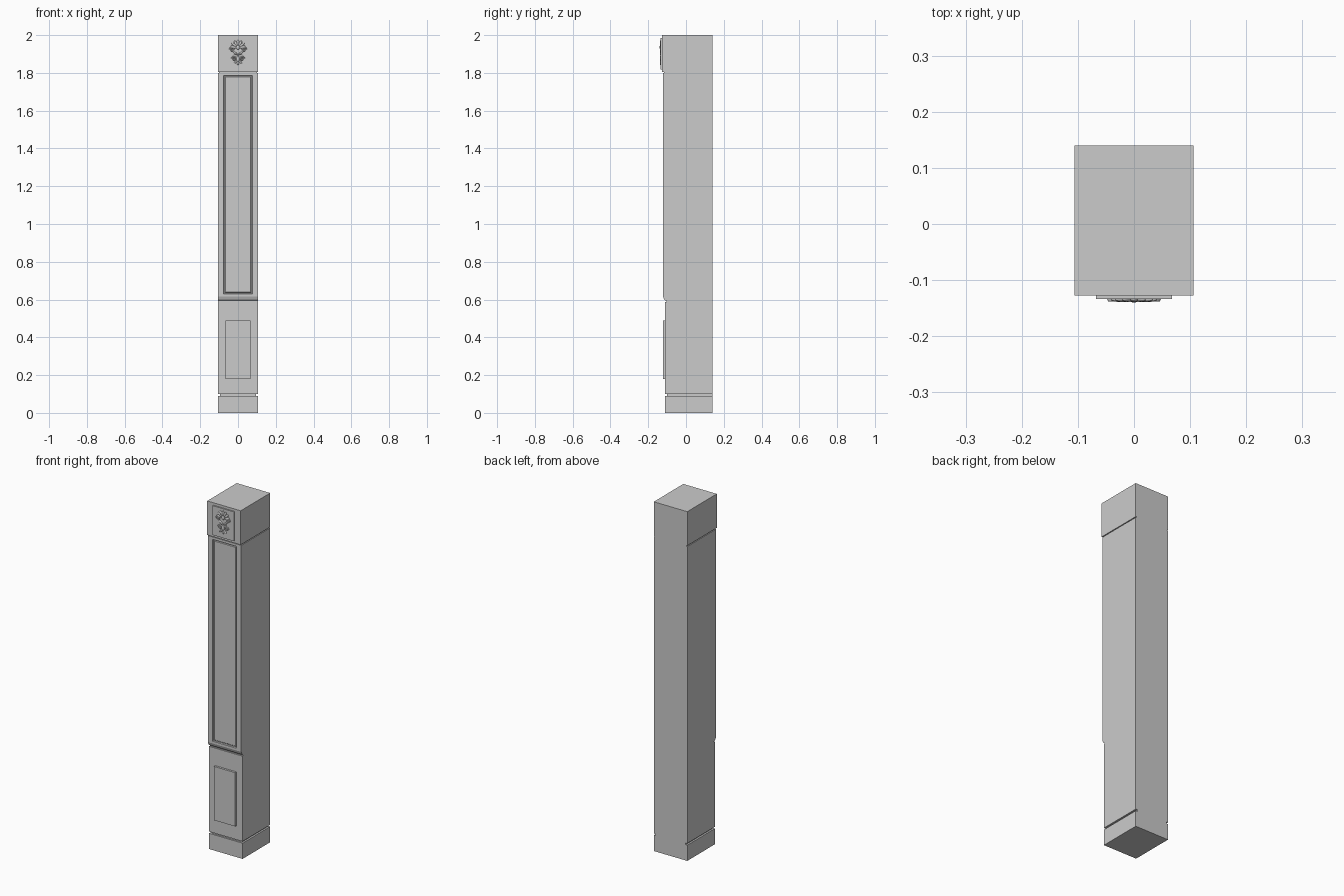
import bpy, bmesh, math
from mathutils import Matrix, Vector

cube = bpy.data.objects.get("Cube")
if cube:
    bpy.data.objects.remove(cube, do_unlink=True)

GREY = (0.6, 0.6, 0.6, 1.0)
mat = bpy.data.materials.new("plain grey")
mat.use_nodes = True
mat.diffuse_color = GREY
mat.node_tree.nodes["Principled BSDF"].inputs["Base Color"].default_value = GREY

HALF, BACK = 0.106, 0.14


def finish(bm, name):
    bmesh.ops.recalc_face_normals(bm, faces=bm.faces)
    mesh = bpy.data.meshes.new(name)
    bm.to_mesh(mesh)
    bm.free()
    mesh.materials.append(mat)
    ob = bpy.data.objects.new(name, mesh)
    bpy.context.collection.objects.link(ob)
    return ob


def loft(name, rings):
    """Join upright rectangles (half width, bottom, top, y) and cap both ends."""
    bm = bmesh.new()
    loops = [[bm.verts.new((x, y, z)) for x, z in ((-w, b), (w, b), (w, t), (-w, t))]
             for w, b, t, y in rings]
    for a, c in zip(loops, loops[1:]):
        for i in range(4):
            j = (i + 1) % 4
            bm.faces.new((a[i], a[j], c[j], c[i]))
    bm.faces.new(loops[0])
    bm.faces.new(loops[-1])
    return finish(bm, name)


def block(name, bottom, top, front, half=HALF, back=BACK):
    return loft(name, [(half, bottom, top, back), (half, bottom, top, front)])


# Stacked blocks, with narrow necks forming the shadow grooves
block("plinth", 0, 0.09, -0.11)
block("plinth_neck", 0.09, 0.1, -0.1, 0.096)
block("pedestal", 0.1, 0.588, -0.11)
block("capital_neck", 1.8, 1.805, -0.116, 0.101)
block("capital", 1.805, 2.0, -0.127)

# Step between pedestal and shaft, as a side profile swept across the width
profile = [(BACK, 0.588), (-0.104, 0.588), (-0.104, 0.594), (-0.112, 0.597),
           (-0.117, 0.604), (-0.122, 0.617), (BACK, 0.617)]
bm = bmesh.new()
face = bm.faces.new([bm.verts.new((-HALF, y, z)) for y, z in profile])
out = bmesh.ops.extrude_face_region(bm, geom=[face])
bmesh.ops.translate(bm, vec=(2 * HALF, 0, 0),
                    verts=[v for v in out["geom"] if isinstance(v, bmesh.types.BMVert)])
finish(bm, "shaft_moulding")

# Shaft with a moulded recessed panel
lo, hi = 0.63, 1.786
shaft = [(HALF, 0.617, 1.8, BACK), (HALF, 0.617, 1.8, -0.122)]
for inset, y in ((0, -0.122), (0.002, -0.115), (0.006, -0.115), (0.009, -0.118)):
    shaft.append((0.076 - inset, lo + inset, hi - inset, y))
loft("shaft", shaft)

# Raised panels on the pedestal and the capital
block("pedestal_panel", 0.18, 0.488, -0.122, 0.067, -0.11)
block("capital_panel", 1.818, 1.986, -0.134, 0.068, -0.127)

# Carved ornament: petals, beads and scrolls
bm = bmesh.new()


def petal(x, z, width, length, angle=0, height=0.005):
    m = (Matrix.Translation((x, -0.134, z)) @ Matrix.Rotation(angle, 4, "Y")
         @ Matrix.Diagonal((width, height, length, 1)))
    bmesh.ops.create_uvsphere(bm, u_segments=12, v_segments=8, radius=1, matrix=m)


def scroll(x, z, radius, tube, side):
    """A tapering spiral with a square-ish section."""
    previous = None
    steps = 24
    for i in range(steps + 1):
        f = i / steps
        a = f * 3 * math.pi
        r, t = radius * (1 - 0.75 * f), tube * (1 - 0.4 * f)
        d = Vector((math.cos(a) * side, 0, math.sin(a)))
        c = Vector((x, -0.134, z)) + d * r
        ring = [bm.verts.new(c + d * t * math.cos(k * math.pi / 3)
                             + Vector((0, -0.005 * math.sin(k * math.pi / 3), 0)))
                for k in range(6)]
        if previous:
            for k in range(6):
                n = (k + 1) % 6
                bm.faces.new((previous[k], previous[n], ring[n], ring[k]))
        else:
            bm.faces.new(ring)
        previous = ring
    bm.faces.new(previous)


for k in range(-3, 4):                      # fan at the top
    a = k * 0.46
    petal(math.sin(a) * 0.025, 1.932 + math.cos(a) * 0.026, 0.007, 0.017, a)
petal(0, 1.935, 0.011, 0.012, 0, 0.006)     # central boss
for side in (-1, 1):
    scroll(side * 0.032, 1.924, 0.012, 0.004, side)
    scroll(side * 0.022, 1.876, 0.011, 0.004, side)
    petal(side * 0.016, 1.906, 0.005, 0.017, side * 0.9)
    petal(side * 0.012, 1.858, 0.005, 0.013, side * -0.8)
for k in range(-2, 3):                      # row of beads
    petal(k * 0.009, 1.897 + abs(k) * 0.002, 0.004, 0.005)
petal(0, 1.873, 0.008, 0.018)
petal(0, 1.852, 0.006, 0.011)
ornament = finish(bm, "carved_ornament")
bpy.ops.object.select_all(action="DESELECT")
ornament.select_set(True)
bpy.context.view_layer.objects.active = ornament
bpy.ops.object.shade_smooth_by_angle(angle=math.radians(50))
